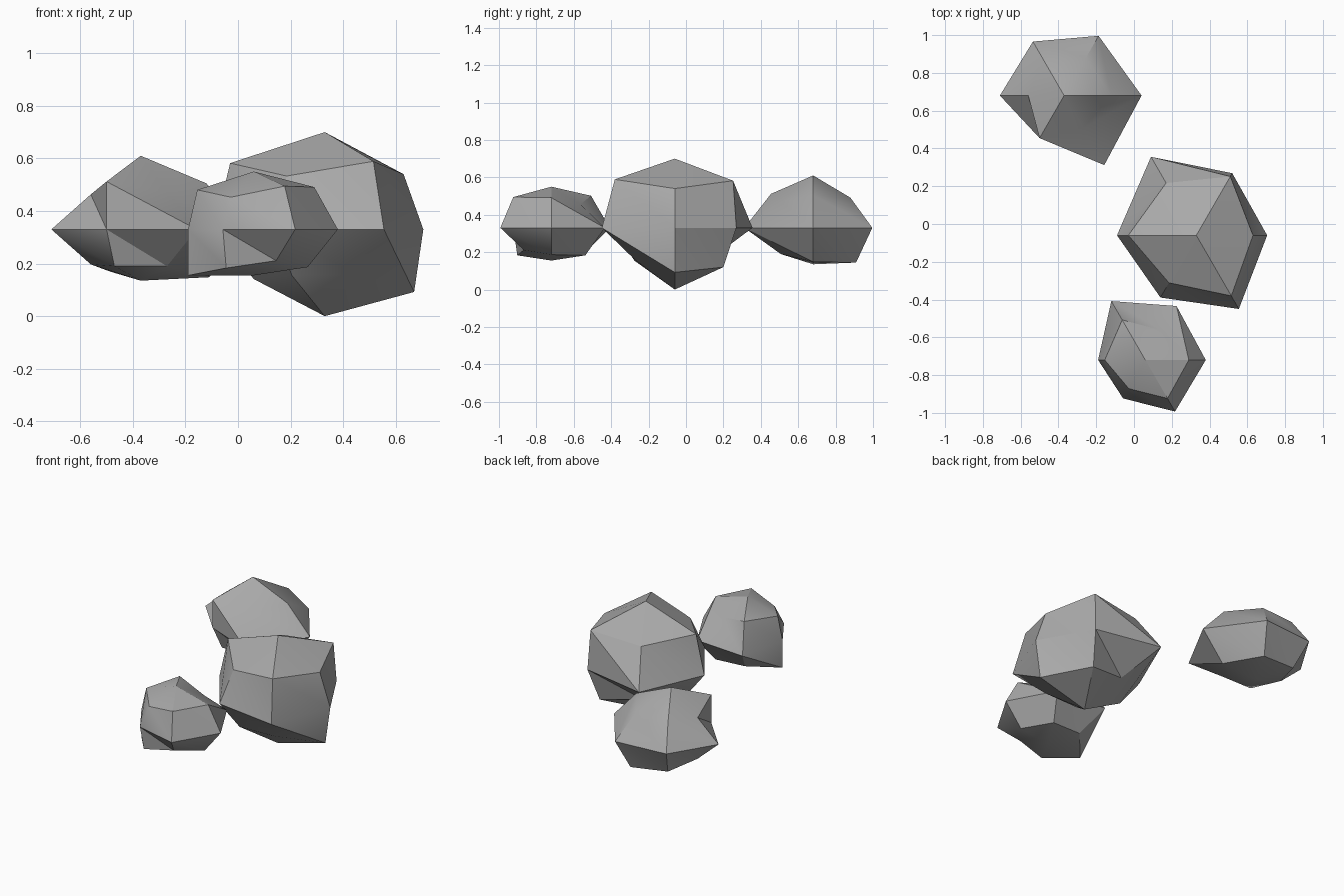
import bpy
import bmesh
from math import cos, sin, radians

default_cube = bpy.data.objects.get("Cube")
if default_cube:
    bpy.data.objects.remove(default_cube, do_unlink=True)

SIDES = 6
MID_HEIGHT = 0.33   # level of every stone's widest ring
SLOPE = 0.7         # rise of the upper and lower rings per unit of radius

# One stone colour
stone = bpy.data.materials.new("stone grey")
stone.use_nodes = True
stone.diffuse_color = (0.4, 0.4, 0.4, 1)
shader = stone.node_tree.nodes["Principled BSDF"]
shader.inputs["Base Color"].default_value = stone.diffuse_color
shader.inputs["Roughness"].default_value = 0.9


def make_ring(bm, radii, direction):
    """Six corners, each with its own radius; direction is up, level or down."""
    corners = []
    for i, radius in enumerate(radii):
        angle = radians(i * 360 / SIDES)
        corners.append(bm.verts.new((radius * cos(angle),
                                     radius * sin(angle),
                                     radius * SLOPE * direction)))
    return corners


def make_rock(name, x, y, top, bottom, upper, middle, lower):
    """Faceted stone: two poles joined by three uneven rings."""
    bm = bmesh.new()
    peak = bm.verts.new((0, 0, top - MID_HEIGHT))
    base = bm.verts.new((0, 0, bottom - MID_HEIGHT))
    rings = [make_ring(bm, upper, 1),
             make_ring(bm, middle, 0),
             make_ring(bm, lower, -1)]

    for i in range(SIDES):
        j = (i + 1) % SIDES
        # Caps at the poles
        bm.faces.new((peak, rings[0][i], rings[0][j]))
        bm.faces.new((base, rings[-1][j], rings[-1][i]))
        # Bands between neighbouring rings, split along one diagonal
        for above, below in zip(rings, rings[1:]):
            bm.faces.new((above[i], below[i], below[j]))
            bm.faces.new((above[i], below[j], above[j]))

    bmesh.ops.recalc_face_normals(bm, faces=bm.faces[:])
    mesh = bpy.data.meshes.new(name)
    bm.to_mesh(mesh)
    bm.free()
    mesh.materials.append(stone)

    rock = bpy.data.objects.new(name, mesh)
    rock.location = (x, y, MID_HEIGHT)
    bpy.context.collection.objects.link(rock)

    # Soften shallow creases only
    bpy.ops.object.select_all(action="DESELECT")
    rock.select_set(True)
    bpy.context.view_layer.objects.active = rock
    bpy.ops.object.shade_smooth_by_angle(angle=radians(30))
    return rock


# Radii run counter-clockwise from +x
make_rock("large_rock", x=0.33, y=-0.06, top=0.7, bottom=0,
          upper=(.3, .36, .32, .36, .29, .37),
          middle=(.375, .38, .48, .42, .38, .45),
          lower=(.34, .3, .23, .27, .25, .245))

make_rock("back_rock", x=-0.37, y=0.68, top=0.61, bottom=0.135,
          upper=(.25, .23, .22, .19, .26, .2),
          middle=(.41, .365, .33, .34, .26, .425),
          lower=(.26, .265, .23, .19, .2, .2))

make_rock("front_rock", x=0.06, y=-0.72, top=0.55, bottom=0.155,
          upper=(.23, .18, .245, .215, .175, .235),
          middle=(.32, .33, .36, .25, .235, .315),
          lower=(.205, .21, .2, .25, .21, .17))
